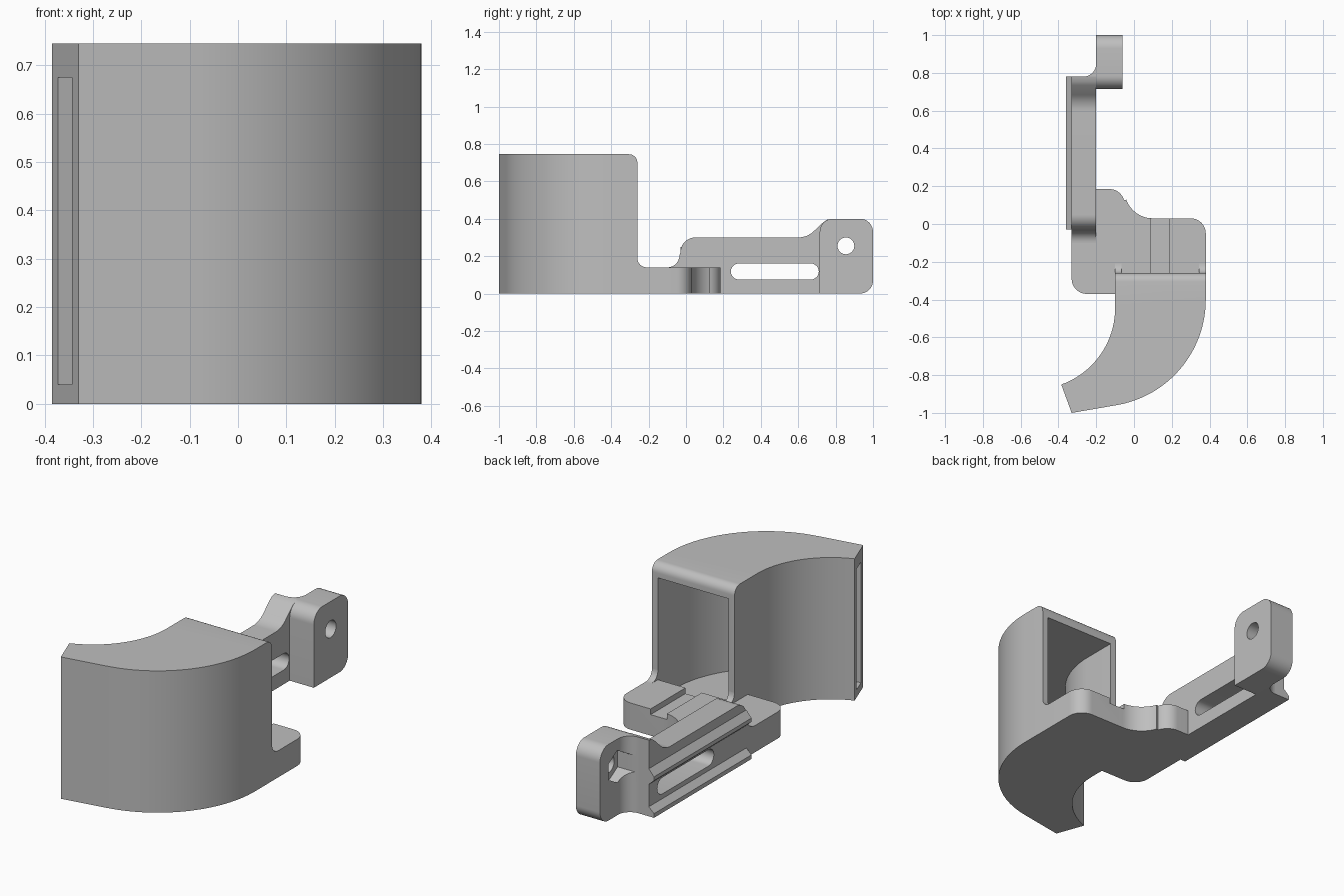
import bpy, bmesh
from math import cos, sin, radians

cube = bpy.data.objects.get("Cube")
if cube:
    bpy.data.objects.remove(cube)

grey = bpy.data.materials.new("light grey plastic")
grey.use_nodes = True
COLOUR = (0.52, 0.52, 0.52, 1)
grey.diffuse_color = COLOUR
grey.node_tree.nodes["Principled BSDF"].inputs["Base Color"].default_value = COLOUR


def arc(cx, cy, r, start, end, n=12):
    angles = [radians(start + (end - start) * i / n) for i in range(n + 1)]
    return [(cx + r * cos(a), cy + r * sin(a)) for a in angles]


def prism(name, pts, axis, lo, hi, round_edge=None):
    """Extrude a 2D outline along an axis; round_edge picks edges to bevel."""
    place = {"x": lambda a, b, c: (c, a, b),
             "y": lambda a, b, c: (a, c, b),
             "z": lambda a, b, c: (a, b, c)}[axis]
    bm = bmesh.new()
    ends = [[bm.verts.new(place(a, b, c)) for a, b in pts] for c in (lo, hi)]
    n = len(pts)
    bm.faces.new(ends[0])
    bm.faces.new(ends[1])
    for i in range(n):
        j = (i + 1) % n
        bm.faces.new((ends[0][i], ends[0][j], ends[1][j], ends[1][i]))
    bmesh.ops.recalc_face_normals(bm, faces=bm.faces)
    if round_edge:
        edges = [e for e in bm.edges if all(round_edge(v.co) for v in e.verts)]
        bmesh.ops.bevel(bm, geom=edges, offset=0.045, segments=8,
                        profile=0.5, affect='EDGES')
    mesh = bpy.data.meshes.new(name)
    bm.to_mesh(mesh)
    bm.free()
    mesh.materials.append(grey)
    obj = bpy.data.objects.new(name, mesh)
    bpy.context.collection.objects.link(obj)
    return obj


def activate(obj):
    bpy.ops.object.select_all(action='DESELECT')
    obj.select_set(True)
    bpy.context.view_layer.objects.active = obj


def cut(obj, *cutters):
    activate(obj)
    for cutter in cutters:
        cutter.hide_render = True
        mod = obj.modifiers.new("cut", 'BOOLEAN')
        mod.operation = 'DIFFERENCE'
        mod.solver = 'EXACT'
        mod.object = cutter
        bpy.ops.object.modifier_apply(modifier=mod.name)


parts, cutters = [], []


def part(*args, **kw):
    parts.append(prism(*args, **kw))
    return parts[-1]


def tool(*args):
    cutters.append(prism(*args))
    return cutters[-1]


# Curved hollow duct, open at the back and at the narrow outlet
duct = part("curved_duct",
            [(0.38, -0.26)] + arc(-0.187, -0.4, 0.567, 0, -81, 28)
            + [(-0.33, -1.0), (-0.385, -0.85)]
            + arc(-0.53, -0.445, 0.43, -70, 0, 20) + [(-0.1, -0.26)],
            "z", 0, 0.745,
            round_edge=lambda co: co.z > 0.7 and co.y > -0.261)
cavity = tool("duct_cavity",
              [(0.345, -0.24)] + arc(-0.187, -0.4, 0.532, 0, -81, 28)
              + [(-0.344, -0.9625), (-0.391, -0.98), (-0.418, -0.905)]
              + arc(-0.53, -0.445, 0.465, -70, 0, 20) + [(-0.065, -0.24)],
              "z", 0.04, 0.675)
cut(duct, cavity)

# Base plate with a shallow groove
plate = part("base_plate",
             [(-0.33, -0.03)] + arc(-0.25, -0.29, 0.08, 180, 270)
             + [(-0.1, -0.37), (-0.1, -0.26), (0.38, -0.26)]
             + arc(0.3, -0.05, 0.08, 0, 90)
             + arc(0.1, 0.18, 0.15, 270, 200)
             + arc(-0.13, 0.105, 0.08, 15, 90)
             + [(-0.2, 0.185), (-0.2, -0.03)],
             "z", 0, 0.14)
groove = tool("groove_cutter",
              [(0.09, -0.27), (0.185, -0.27), (0.185, 0.05), (0.09, 0.05)],
              "z", 0.11, 0.2)
cut(plate, groove)

# Fillets where the duct side walls meet the plate
for name, lo, hi in (("right_wall_fillet", -0.1, -0.065),
                     ("left_wall_fillet", 0.345, 0.38)):
    part(name, [(-0.26, 0.14)] + arc(-0.21, 0.19, 0.05, -90, -180, 8),
         "x", lo, hi)

# Arm with a long rounded slot
arm = part("arm",
           arc(-0.1, 0.205, 0.065, -90, 0) + arc(0.05, 0.22, 0.08, 180, 90)
           + arc(0.6, 0.42, 0.12, -90, -45, 8)
           + [(0.735, 0.382), (0.755, 0.395), (0.78, 0.4), (0.78, 0),
              (-0.03, 0), (-0.03, 0.14)],
           "x", -0.33, -0.2)
slot = tool("slot_cutter",
            arc(0.283, 0.118, 0.043, 90, 270) + arc(0.667, 0.118, 0.043, -90, 90),
            "x", -0.5, -0.1)

# Concave web joining arm and end lug
web = part("lug_web", [(-0.2, 0.78)] + arc(-0.27, 0.85, 0.07, -90, 0),
           "z", 0, 0.4)

# End lug with a bolt hole and a hexagonal nut pocket
lug = part("end_lug",
           [(0.715, 0)] + arc(0.93, 0.07, 0.07, -90, 0)
           + arc(0.93, 0.33, 0.07, 0, 90) + arc(0.785, 0.33, 0.07, 90, 180),
           "x", -0.2, -0.06)
hole = tool("hole_cutter", arc(0.855, 0.255, 0.045, 0, 345, 23), "x", -0.5, 0.1)
nut = tool("nut_cutter", arc(0.855, 0.255, 0.085, 30, 330, 5), "x", -0.5, -0.15)
cut(arm, slot, nut)
cut(web, nut)
cut(lug, nut, hole)

# Two chamfered guide rails along the outer side of the arm
part("upper_rail", [(-0.33, 0.25), (-0.36, 0.215), (-0.36, 0.195), (-0.33, 0.168)],
     "y", -0.03, 0.78)
part("lower_rail", [(-0.33, 0), (-0.36, 0), (-0.36, 0.022), (-0.33, 0.05)],
     "y", -0.03, 0.78)

for cutter in cutters:
    bpy.data.objects.remove(cutter)
for obj in parts:
    activate(obj)
    bpy.ops.object.shade_smooth_by_angle(angle=radians(30))
